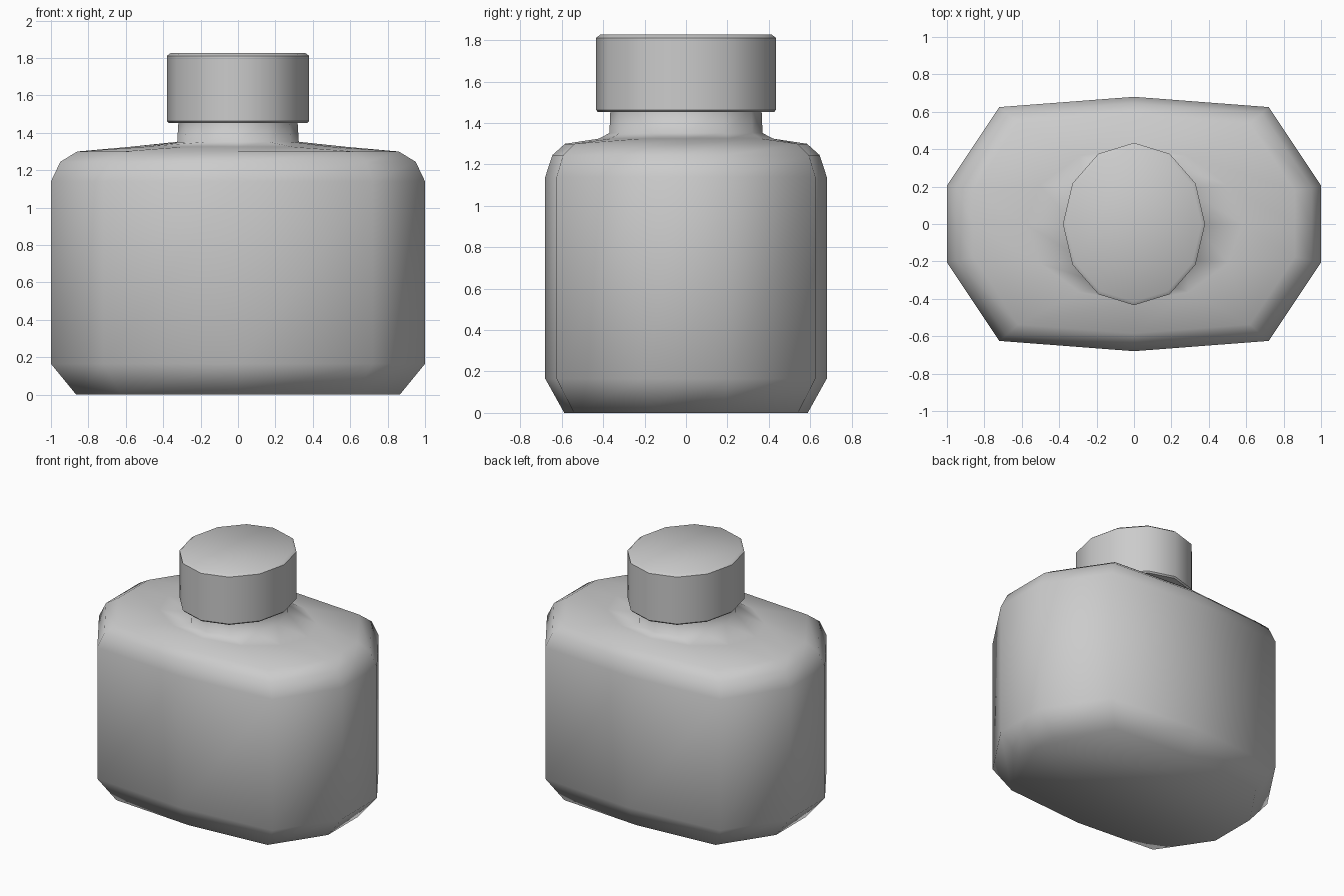
import bpy, bmesh, math

if "Cube" in bpy.data.objects:
    bpy.data.objects.remove(bpy.data.objects["Cube"])


def loft(name, rings, angle):
    """Skin a stack of 12-sided rings and cap both ends."""
    bm = bmesh.new()
    loops = [[bm.verts.new(p) for p in ring] for ring in rings]
    n = len(loops[0])
    for lo, hi in zip(loops, loops[1:]):
        for i in range(n):
            j = (i + 1) % n
            bm.faces.new((lo[i], lo[j], hi[j], hi[i]))
    bm.faces.new(loops[0][::-1])
    bm.faces.new(loops[-1])
    bmesh.ops.recalc_face_normals(bm, faces=bm.faces[:])
    mesh = bpy.data.meshes.new(name)
    bm.to_mesh(mesh)
    bm.free()
    obj = bpy.data.objects.new(name, mesh)
    bpy.context.collection.objects.link(obj)
    bpy.context.view_layer.objects.active = obj
    obj.select_set(True)
    bpy.ops.object.shade_smooth_by_angle(angle=math.radians(angle))
    obj.select_set(False)
    return obj


def ellipse(rx, ry, z):
    return [(rx * math.cos(i * math.pi / 6), ry * math.sin(i * math.pi / 6), z)
            for i in range(12)]


# Body outline: one quadrant mirrored to a chamfered rectangle
quadrant = [(1, 0), (1, 0.205), (0.72, 0.625), (0, 0.68)]
half = quadrant + [(-x, y) for x, y in quadrant[-2::-1]]
outline = half + [(x, -y) for x, y in half[-2:0:-1]]


def body_ring(scale, z):
    return [(x * scale, y * scale, z) for x, y in outline]


# Bottle: chamfered foot, straight walls, rounded shoulder, oval neck
loft("bottle_body", [
    body_ring(0.865, 0),
    body_ring(1, 0.165),
    body_ring(1, 1.14),
    body_ring(0.95, 1.245),
    body_ring(0.86, 1.30),
    ellipse(0.58, 0.42, 1.325),
    ellipse(0.325, 0.37, 1.352),
    ellipse(0.318, 0.365, 1.47),
], 85)

# Cap: oval twelve-sided lid with a small bevel on top
loft("cap", [
    ellipse(0.37, 0.425, 1.453),
    ellipse(0.38, 0.434, 1.463),
    ellipse(0.38, 0.434, 1.812),
    ellipse(0.36, 0.414, 1.827),
], 40)
